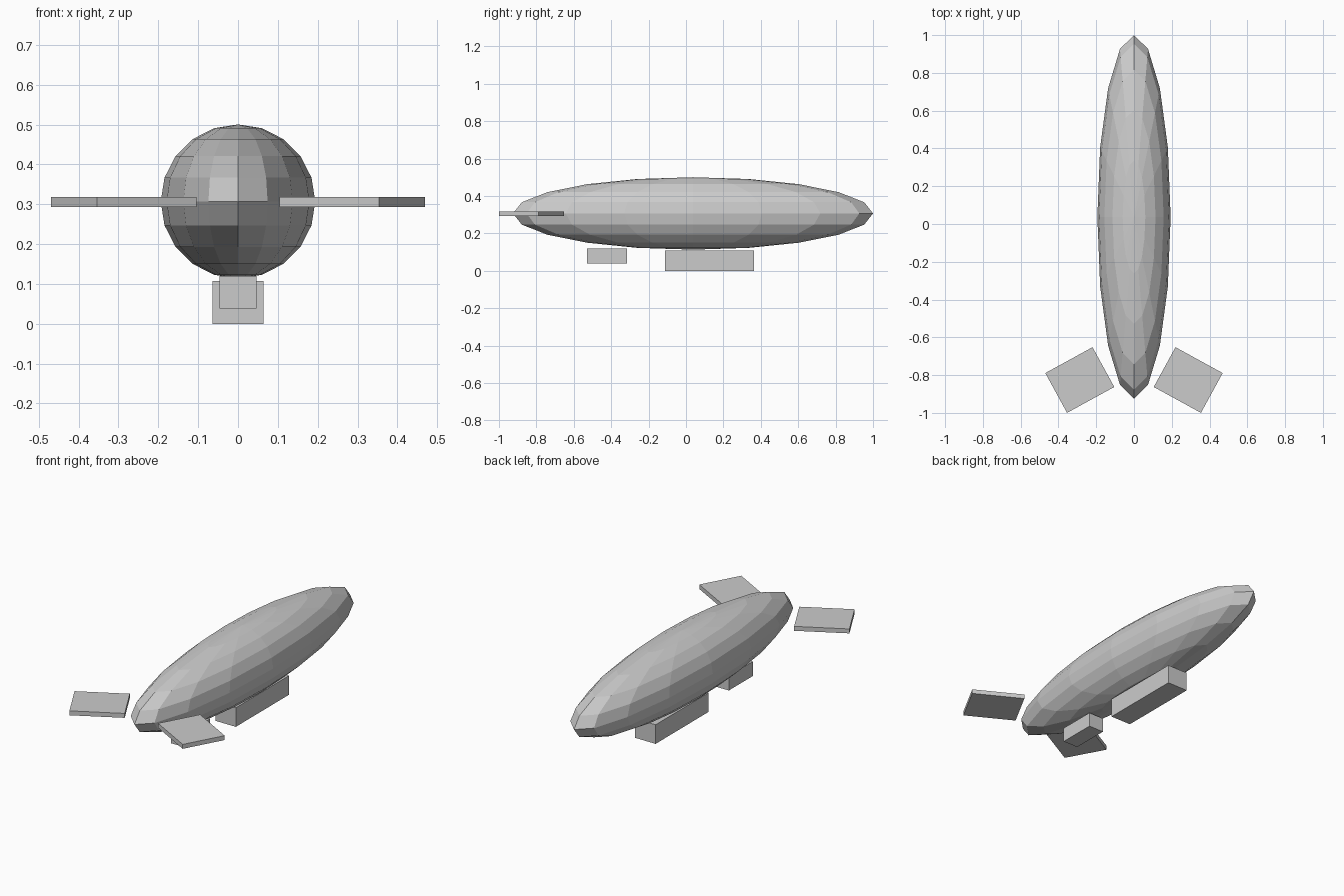
import bpy
from math import radians

if "Cube" in bpy.data.objects:
    bpy.data.objects.remove(bpy.data.objects["Cube"])


def box(name, center, size, turn=0.0):
    bpy.ops.mesh.primitive_cube_add(size=1, location=center, rotation=(0, 0, turn))
    ob = bpy.context.object
    ob.name = name
    ob.scale = size
    return ob


# Gas envelope: low-poly sphere stretched along y
bpy.ops.mesh.primitive_uv_sphere_add(segments=16, ring_count=10, radius=1,
                                     location=(0, 0.0375, 0.307))
hull = bpy.context.object
hull.name = "envelope"
hull.scale = (0.194, 0.9625, 0.1935)

# Cabin and rear engine pod under the envelope
box("cabin", (0, 0.126, 0.054), (0.128, 0.474, 0.108))
box("engine_pod", (0, -0.423, 0.079), (0.094, 0.215, 0.082))

# Swept tail fins, left and right
for side, label in ((-1, "left"), (1, "right")):
    box("tail_fin_" + label, (side * 0.287, -0.826, 0.3055),
        (0.285, 0.24, 0.025), -side * radians(28.7))
